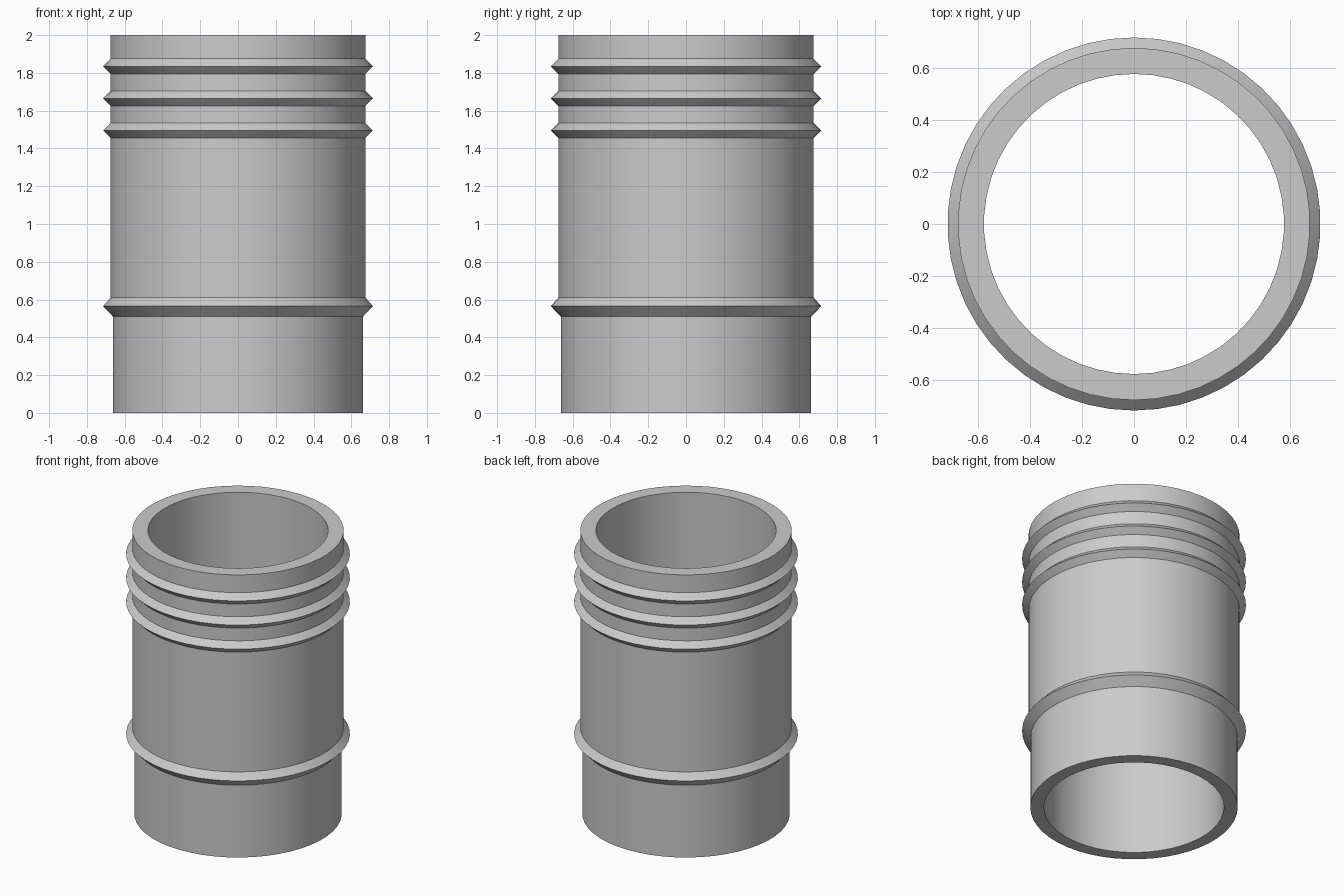
import bpy
import bmesh
import math
from mathutils import Matrix, Vector

default_cube = bpy.data.objects.get("Cube")
if default_cube:
    bpy.data.objects.remove(default_cube, do_unlink=True)

SIDES = 50
INNER, LOWER, BODY, RIDGE = 0.576, 0.663, 0.676, 0.716

# Grey material
grey = bpy.data.materials.new("grey")
grey.use_nodes = True
colour = (0.6, 0.6, 0.6, 1)
grey.diffuse_color = colour
grey.node_tree.nodes["Principled BSDF"].inputs["Base Color"].default_value = colour

# Wall section: lower sleeve, stop ridge, body, three sealing ridges, rim, bore
profile = [(INNER, 0), (LOWER, 0), (LOWER, 0.51), (RIDGE, 0.565), (BODY, 0.61)]
for z in (1.495, 1.665, 1.835):
    profile += [(BODY, z - 0.04), (RIDGE, z), (BODY, z + 0.04)]
profile += [(BODY, 2), (INNER, 2)]

# Revolve the closed section about z
bm = bmesh.new()
rings = []
for i in range(SIDES):
    turn = Matrix.Rotation(math.tau * i / SIDES, 3, "Z")
    rings.append([bm.verts.new(turn @ Vector((0, -r, z))) for r, z in profile])
for i, ring in enumerate(rings):
    following = rings[(i + 1) % SIDES]
    for j in range(len(profile)):
        k = (j + 1) % len(profile)
        bm.faces.new((ring[j], following[j], following[k], ring[k]))
bmesh.ops.recalc_face_normals(bm, faces=bm.faces)
mesh = bpy.data.meshes.new("ridged_sleeve")
bm.to_mesh(mesh)
bm.free()
mesh.materials.append(grey)

sleeve = bpy.data.objects.new("ridged_sleeve", mesh)
bpy.context.collection.objects.link(sleeve)
bpy.ops.object.select_all(action="DESELECT")
sleeve.select_set(True)
bpy.context.view_layer.objects.active = sleeve
bpy.ops.object.shade_smooth_by_angle(angle=math.radians(25))
